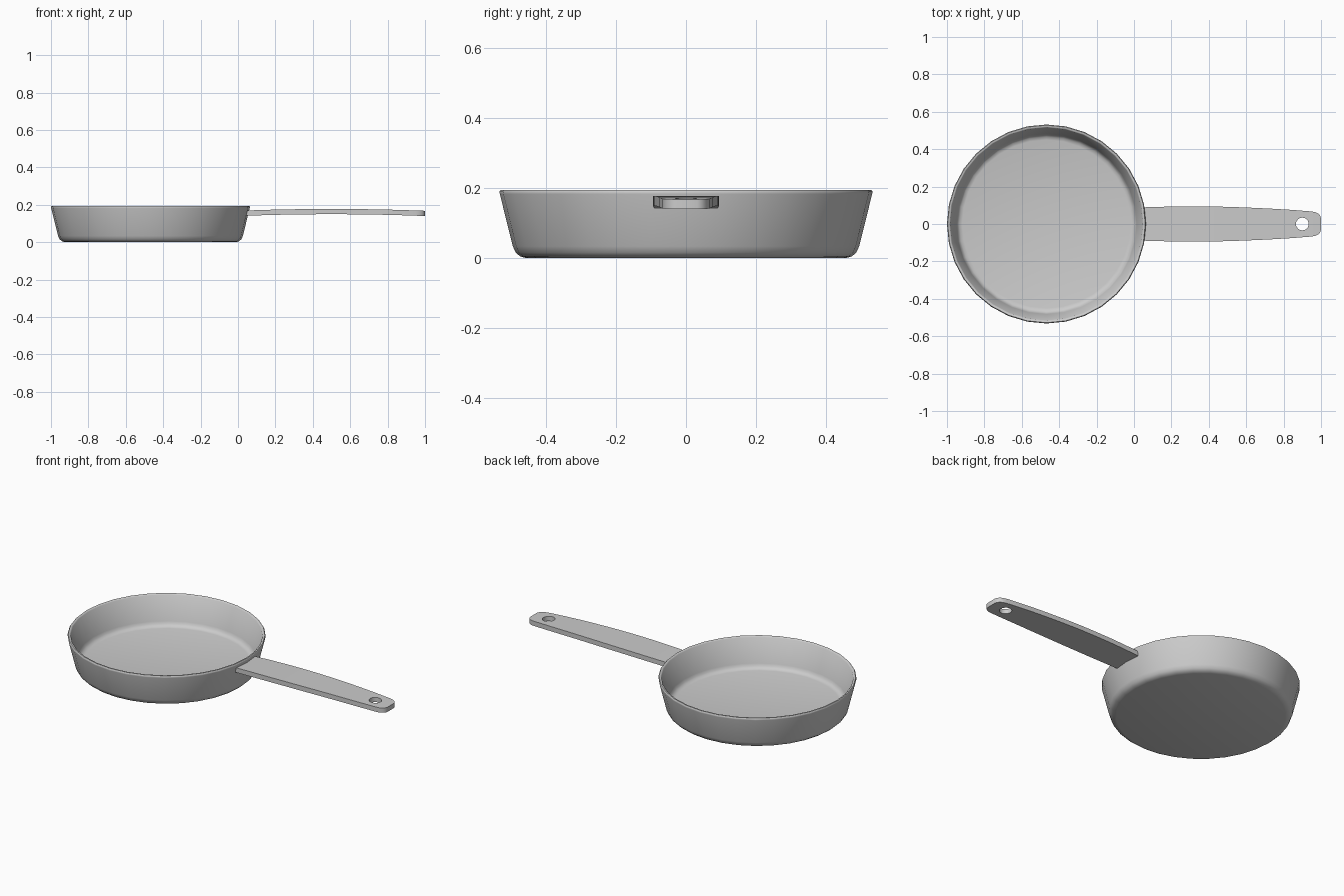
import bpy, bmesh
from math import radians
from mathutils import Matrix

cube = bpy.data.objects.get("Cube")
if cube:
    bpy.data.objects.remove(cube, do_unlink=True)

metal = bpy.data.materials.new("brushed_grey_metal")
metal.use_nodes = True
GREY = (0.6, 0.6, 0.6, 1)
metal.diffuse_color = GREY
metal.node_tree.nodes["Principled BSDF"].inputs["Base Color"].default_value = GREY


def make_object(name, bm):
    bmesh.ops.recalc_face_normals(bm, faces=bm.faces)
    mesh = bpy.data.meshes.new(name)
    bm.to_mesh(mesh)
    bm.free()
    obj = bpy.data.objects.new(name, mesh)
    bpy.context.collection.objects.link(obj)
    mesh.materials.append(metal)
    return obj


def select_only(obj):
    bpy.ops.object.select_all(action='DESELECT')
    obj.select_set(True)
    bpy.context.view_layer.objects.active = obj


# Pan body: one wall profile, from underside over the rim to the inner floor
PAN_X = -0.468
profile = [(0, 0), (0.455, 0), (0.473, 0.005), (0.486, 0.016), (0.494, 0.034),
           (0.531, 0.183), (0.532, 0.19), (0.528, 0.195), (0.52, 0.195),
           (0.515, 0.19), (0.482, 0.05), (0.476, 0.036), (0.466, 0.026),
           (0.45, 0.022), (0, 0.022)]
bm = bmesh.new()
points = [bm.verts.new((PAN_X + r, 0, z)) for r, z in profile]
edges = [bm.edges.new(pair) for pair in zip(points, points[1:])]
bmesh.ops.spin(bm, geom=points + edges, cent=(PAN_X, 0, 0), axis=(0, 0, 1),
               angle=radians(360), steps=32, use_merge=True)
bmesh.ops.remove_doubles(bm, verts=bm.verts, dist=0.0005)
pan = make_object("pan_body", bm)

# Handle: tapered strip lofted along x with a gentle arch and rounded end
stations = [(0.045, 0.089), (0.15, 0.092), (0.25, 0.094), (0.35, 0.094),
            (0.45, 0.093), (0.55, 0.09), (0.65, 0.086), (0.75, 0.081),
            (0.85, 0.075), (0.95, 0.067), (0.97, 0.063), (0.985, 0.055),
            (0.995, 0.045), (1.0, 0.032)]
HALF_THICK = 0.014
bm = bmesh.new()
rings = []
for x, w in stations:
    mid = 0.154 + 0.01 * (1 - ((x - 0.5) / 0.5) ** 2)
    corners = [(-w, -1), (w, -1), (w, 1), (-w, 1)]
    rings.append([bm.verts.new((x, y, mid + s * HALF_THICK)) for y, s in corners])
for a, b in zip(rings, rings[1:]):
    for i in range(4):
        j = (i + 1) % 4
        bm.faces.new((a[i], a[j], b[j], b[i]))
bm.faces.new(rings[0])
bm.faces.new(rings[-1])
handle = make_object("handle", bm)

# Hanging hole near the end of the handle
bm = bmesh.new()
bmesh.ops.create_cone(bm, cap_ends=True, segments=24, radius1=0.034, radius2=0.034,
                      depth=0.2, matrix=Matrix.Translation((0.9, 0, 0.155)))
cutter = make_object("hole_cutter", bm)
cutter.hide_render = True
cut = handle.modifiers.new("hanging_hole", 'BOOLEAN')
cut.operation = 'DIFFERENCE'
cut.solver = 'EXACT'
cut.object = cutter
select_only(handle)
bpy.ops.object.modifier_apply(modifier=cut.name)
bpy.data.objects.remove(cutter, do_unlink=True)

# Smooth shading that keeps the hard edges
for obj, angle in ((pan, 50), (handle, 35)):
    select_only(obj)
    bpy.ops.object.shade_smooth_by_angle(angle=radians(angle))
